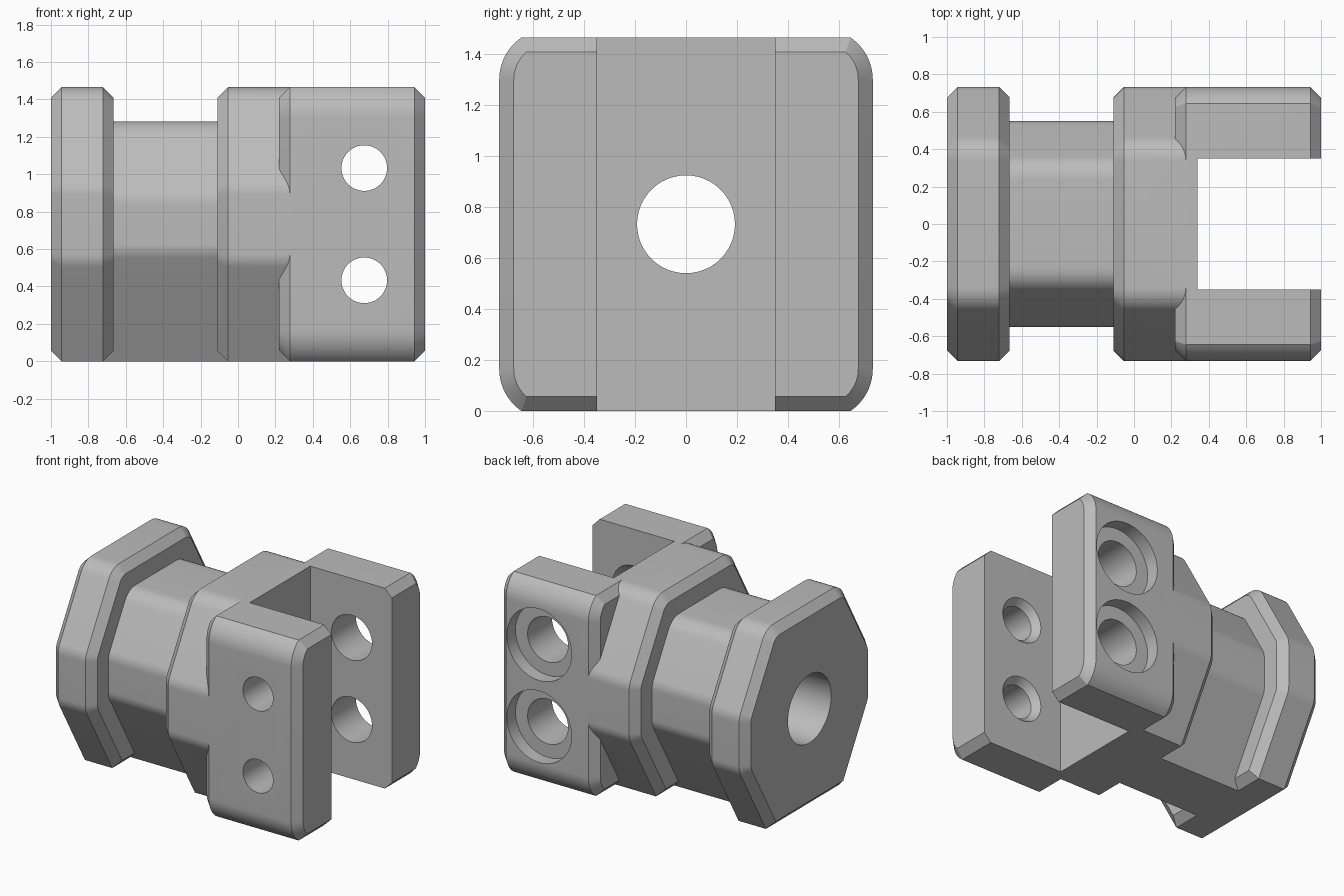
import bpy, bmesh, math
from mathutils import Vector, Matrix

cube = bpy.data.objects.get("Cube")
if cube:
    bpy.data.objects.remove(cube, do_unlink=True)

H = 0.733          # half height, also the axis height
CH = 0.057         # chamfer size
FILLET = 0.144

grey = bpy.data.materials.new("plain_grey")
grey.use_nodes = True
grey.diffuse_color = (0.5, 0.5, 0.5, 1)
grey.node_tree.nodes["Principled BSDF"].inputs["Base Color"].default_value = (0.5, 0.5, 0.5, 1)


def add_object(name, bm):
    bmesh.ops.recalc_face_normals(bm, faces=bm.faces)
    mesh = bpy.data.meshes.new(name)
    bm.to_mesh(mesh)
    bm.free()
    mesh.materials.append(grey)
    obj = bpy.data.objects.new(name, mesh)
    bpy.context.collection.objects.link(obj)
    return obj


def loft(name, sections):
    """Skin (x, profile) sections along x, profiles being (y, z) loops."""
    bm = bmesh.new()
    rings = [[bm.verts.new((x, y, z + H)) for y, z in prof] for x, prof in sections]
    n = len(rings[0])
    for a, b in zip(rings, rings[1:]):
        for i in range(n):
            j = (i + 1) % n
            bm.faces.new((a[i], a[j], b[j], b[i]))
    bm.faces.new(rings[0])
    bm.faces.new(rings[-1])
    return add_object(name, bm)


def round_corner(prev, p, nxt, r, steps=8):
    p = Vector(p)
    u, v = (Vector(prev) - p).normalized(), (Vector(nxt) - p).normalized()
    half = u.angle(v) / 2
    centre = p + (u + v).normalized() * (r / math.sin(half))
    t = r / math.tan(half)
    a, b = p + u * t - centre, p + v * t - centre
    total = a.angle_signed(b)
    start = math.atan2(a.y, a.x)
    return [(centre.x + r * math.cos(start - total * k / steps),
             centre.y + r * math.sin(start - total * k / steps)) for k in range(steps + 1)]


def mirrored(half):
    return half + [(-y, z) for y, z in reversed(half)]


def hex_profile(apothem, inset=0.0):
    """Hexagon with clipped sides, rounded upper corners and a flat base."""
    a, r, root3 = apothem - inset, FILLET - inset, math.sqrt(3)
    base, clip = inset - H, a * (2 - root3)
    low = ((2 * a + base) / root3, base)
    pts = [low, (a, -clip), (a, clip), (a / root3, a), (-a / root3, a)]
    half = [low]
    for i in (1, 2, 3):
        half += round_corner(pts[i - 1], pts[i], pts[i + 1], r)
    return mirrored(half)


def fork_profile(inset=0.0):
    """Square with corners that curve in from the sides and break at the top."""
    radius, top = 0.199 - inset, H - inset
    cy, cz = H - 0.199, H - 0.165
    end = math.asin((top - cz) / radius)
    arc = [(cy + radius * math.cos(end * k / 10), cz + radius * math.sin(end * k / 10))
           for k in range(11)]
    return mirrored([(y, -z) for y, z in reversed(arc)] + arc)


def cone(name, axis, start, r1, r2, length):
    """Round cutter that begins at start and runs along axis."""
    bm = bmesh.new()
    bmesh.ops.create_cone(bm, cap_ends=True, segments=48, radius1=r1, radius2=r2, depth=length)
    d = Vector(axis)
    turn = Vector((0, 0, 1)).rotation_difference(d).to_matrix().to_4x4()
    bm.transform(Matrix.Translation(Vector(start) + d * (length / 2)) @ turn)
    return add_object(name, bm)


def combine(target, tool, operation):
    mod = target.modifiers.new(operation.lower(), 'BOOLEAN')
    mod.operation, mod.solver, mod.object = operation, 'EXACT', tool
    bpy.context.view_layer.objects.active = target
    bpy.ops.object.modifier_apply(modifier=mod.name)
    bpy.data.objects.remove(tool, do_unlink=True)


# Flanges, neck and fork block
body = loft("clevis_body", [(-1, hex_profile(H, CH)), (CH - 1, hex_profile(H)),
                            (-0.665 - CH, hex_profile(H)), (-0.665, hex_profile(H, CH))])
neck = loft("neck", [(-0.8, hex_profile(0.55)), (0.1, hex_profile(0.55))])
collar = loft("collar", [(-0.11, hex_profile(H, CH)), (CH - 0.11, hex_profile(H)),
                         (0.3, hex_profile(H))])
fork = loft("fork", [(0.22, fork_profile(CH)), (0.22 + CH, fork_profile()),
                     (1 - CH, fork_profile()), (1, fork_profile(CH))])
for part in (neck, collar, fork):
    combine(body, part, 'UNION')

# Slot between the fork arms
bm = bmesh.new()
bmesh.ops.create_cube(bm, size=1)
bm.transform(Matrix.Translation((0.84, 0, H)) @ Matrix.Diagonal((1, 0.7, 2, 1)))
combine(body, add_object("slot_cutter", bm), 'DIFFERENCE')

# Tapered bore along the axis
combine(body, cone("bore_cutter", (1, 0, 0), (-1.01, 0, H), 0.25, 0.19, 1.4), 'DIFFERENCE')

# Bolt holes: narrow and countersunk in the front arm, wide and counterbored in the back arm
for z in (H - 0.3, H + 0.3):
    for y, r1, r2, length in ((-0.8, 0.122, 0.122, 0.6), (-0.4, 0.122, 0.164, 0.05),
                              (0.2, 0.164, 0.164, 0.6), (H - 0.1, 0.262, 0.262, 0.2)):
        combine(body, cone("bolt_cutter", (0, 1, 0), (0.675, y, z), r1, r2, length), 'DIFFERENCE')

bpy.ops.object.select_all(action='DESELECT')
body.select_set(True)
bpy.context.view_layer.objects.active = body
bpy.ops.object.shade_smooth_by_angle(angle=math.radians(25))
